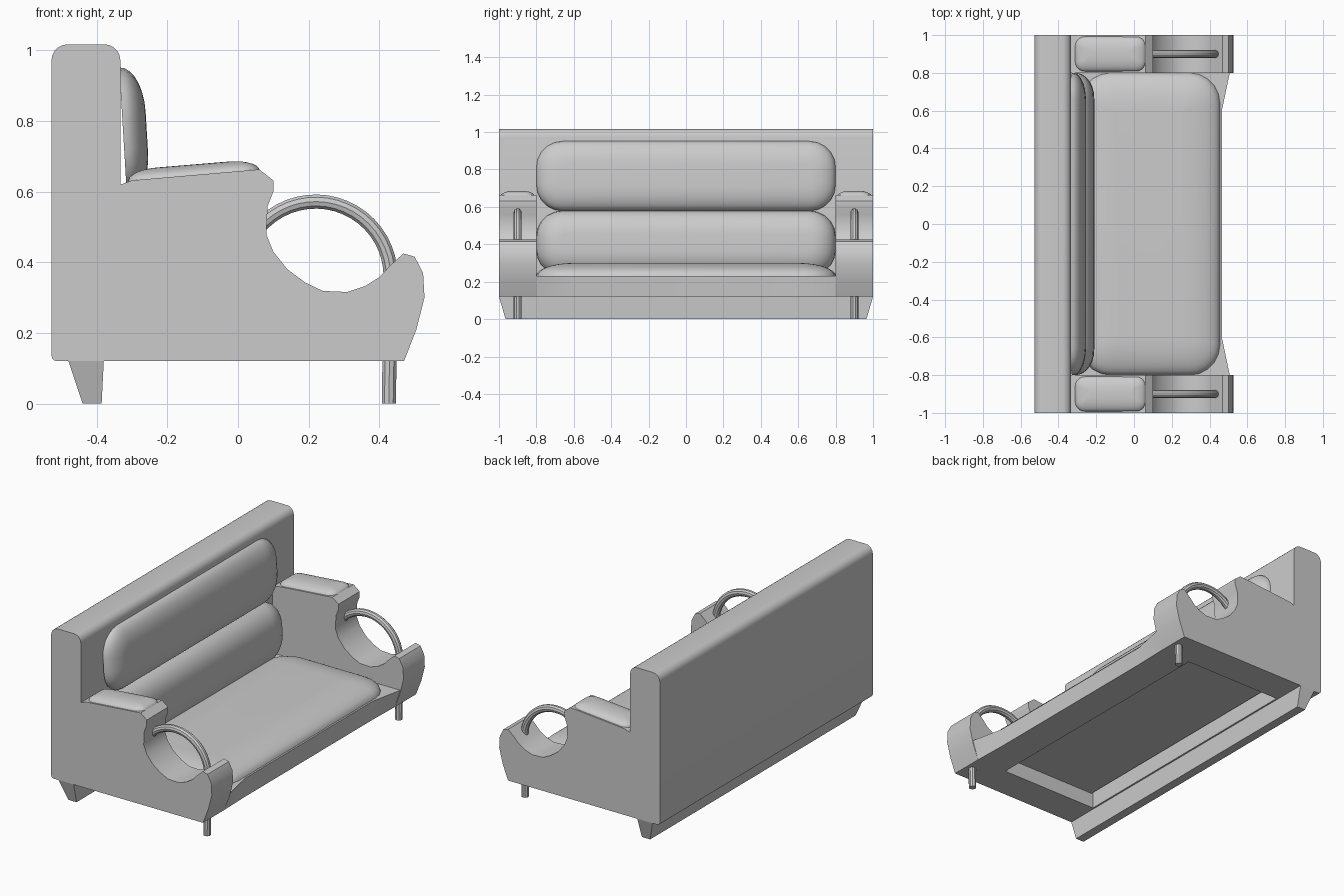
import bpy, bmesh, math
from mathutils import Vector

if "Cube" in bpy.data.objects:
    bpy.data.objects.remove(bpy.data.objects["Cube"])


def finish(name, bm, angle=35):
    bmesh.ops.recalc_face_normals(bm, faces=bm.faces)
    me = bpy.data.meshes.new(name)
    bm.to_mesh(me)
    bm.free()
    ob = bpy.data.objects.new(name, me)
    bpy.context.collection.objects.link(ob)
    smooth(ob, angle)
    return ob


def smooth(ob, angle=35):
    bpy.ops.object.select_all(action='DESELECT')
    bpy.context.view_layer.objects.active = ob
    ob.select_set(True)
    bpy.ops.object.shade_smooth_by_angle(angle=math.radians(angle))


def loft(name, rings, angle=35):
    """Solid through a stack of equal-length point rings."""
    bm = bmesh.new()
    vs = [[bm.verts.new(p) for p in r] for r in rings]
    n = len(vs[0])
    for a, b in zip(vs, vs[1:]):
        for i in range(n):
            j = (i + 1) % n
            bm.faces.new((a[i], a[j], b[j], b[i]))
    bm.faces.new(vs[0])
    bm.faces.new(vs[-1])
    return finish(name, bm, angle)


def extrude_y(name, profile, y0, y1):
    return loft(name, [[(x, y, z) for x, z in profile] for y in (y0, y1)])


def arc(cx, cz, r, a0, a1, n):
    return [(cx + r * math.cos(math.radians(a0 + (a1 - a0) * i / n)),
             cz + r * math.sin(math.radians(a0 + (a1 - a0) * i / n))) for i in range(n + 1)]


def cushion(name, center, u, v, w, hu, hv, r, t, d):
    """Domed pad: rounded rectangle outline, rim curling in by d over height t."""
    c, u, v, w = (Vector(k).normalized() if i else Vector(k) for i, k in enumerate((center, u, v, w)))
    rings = []
    for k in range(8):
        a = math.pi / 2 * k / 7
        ins, h = d * (1 - math.cos(a)), t * math.sin(a)
        rr = max(r - ins * 0.8, 0.01)
        ring = []
        for q, (su, sv) in enumerate(((1, 1), (-1, 1), (-1, -1), (1, -1))):
            for x, y in arc(su * (hu - ins - rr), sv * (hv - ins - rr), rr, 90 * q, 90 * q + 90, 5):
                ring.append(c + u * x + v * y + w * h)
        rings.append(ring)
    return loft(name, rings, 60)


# Backrest: full-width slab with rounded top, undercut at the bottom recess
back = [(-0.37, 0.12), (-0.37, 0.22), (-0.333, 0.24)]
back += arc(-0.378, 0.972, 0.045, 0, 90, 5) + arc(-0.483, 0.972, 0.045, 90, 180, 5)
back += arc(-0.512, 0.136, 0.016, 180, 270, 3)
extrude_y("backrest", back, -1, 1)

# Base: shaped front rail and seat panel above the open underside
top = [(0.27, -0.8), (0.507, -0.8), (0.465, -0.6), (0.465, 0.6), (0.507, 0.8), (0.27, 0.8)]
low = [(0.27, -0.8), (0.47, -0.8), (0.465, -0.6), (0.465, 0.6), (0.47, 0.8), (0.27, 0.8)]
loft("front_rail", [[(x, y, 0.12) for x, y in low], [(x, y, 0.23) for x, y in top]], 20)
extrude_y("seat_panel", [(-0.36, 0.21), (0.28, 0.21), (0.28, 0.228), (-0.36, 0.228)], -0.8, 0.8)

# Rear plinth foot, tapering toward the floor
loft("rear_foot", [
    [(-0.44, -0.965, 0), (-0.386, -0.965, 0), (-0.386, 0.965, 0), (-0.44, 0.965, 0)],
    [(-0.48, -1, 0.12), (-0.38, -1, 0.12), (-0.38, 1, 0.12), (-0.48, 1, 0.12)]])

# Arms, arm pads and the tube that forms the hoop and front leg
arm = [(-0.37, 0.12), (-0.37, 0.22), (-0.333, 0.24), (-0.333, 0.62), (-0.30, 0.632),
       (0.06, 0.663), (0.10, 0.632), (0.10, 0.60), (0.084, 0.56), (0.08, 0.48),
       (0.10, 0.43), (0.14, 0.38), (0.19, 0.343), (0.24, 0.319), (0.31, 0.316),
       (0.36, 0.333), (0.40, 0.358), (0.432, 0.392), (0.468, 0.425), (0.50, 0.416),
       (0.524, 0.37), (0.528, 0.30), (0.505, 0.21), (0.47, 0.12)]
path = arc(0.22, 0.36, 0.212, 148, 0, 20) + [(0.43, 0.2), (0.427, 0)]
for s, side in ((-1, "front"), (1, "rear")):
    extrude_y(f"arm_{side}", arm, s * 0.8, s)
    cushion(f"arm_pad_{side}", (-0.125, s * 0.9, 0.645), (1, 0, 0.083), (0, 1, 0), (-0.083, 0, 1),
            0.187, 0.092, 0.05, 0.032, 0.085)
    cu = bpy.data.curves.new(f"hoop_leg_{side}", 'CURVE')
    cu.dimensions = '3D'
    cu.bevel_depth = 0.021
    cu.bevel_resolution = 3
    cu.use_fill_caps = True
    sp = cu.splines.new('POLY')
    sp.points.add(len(path) - 1)
    for p, (x, z) in zip(sp.points, path):
        p.co = (x, s * 0.9, z, 1)
    ob = bpy.data.objects.new(f"hoop_leg_{side}", cu)
    bpy.context.collection.objects.link(ob)
    bpy.ops.object.select_all(action='DESELECT')
    bpy.context.view_layer.objects.active = ob
    ob.select_set(True)
    bpy.ops.object.convert(target='MESH')
    smooth(bpy.context.view_layer.objects.active)

# Seat and back cushions
cushion("seat_cushion", (0.085, 0, 0.23), (1, 0, 0), (0, 1, 0), (0, 0, 1),
        0.37, 0.8, 0.16, 0.07, 0.2)
cushion("upper_back_cushion", (-0.325, 0, 0.765), (0, 1, 0), (-0.06, 0, 1), (1, 0, 0.06),
        0.8, 0.187, 0.14, 0.067, 0.13)
cushion("lower_back_cushion", (-0.312, 0, 0.405), (0, 1, 0), (-0.06, 0, 1), (1, 0, 0.06),
        0.8, 0.175, 0.14, 0.1, 0.13)
